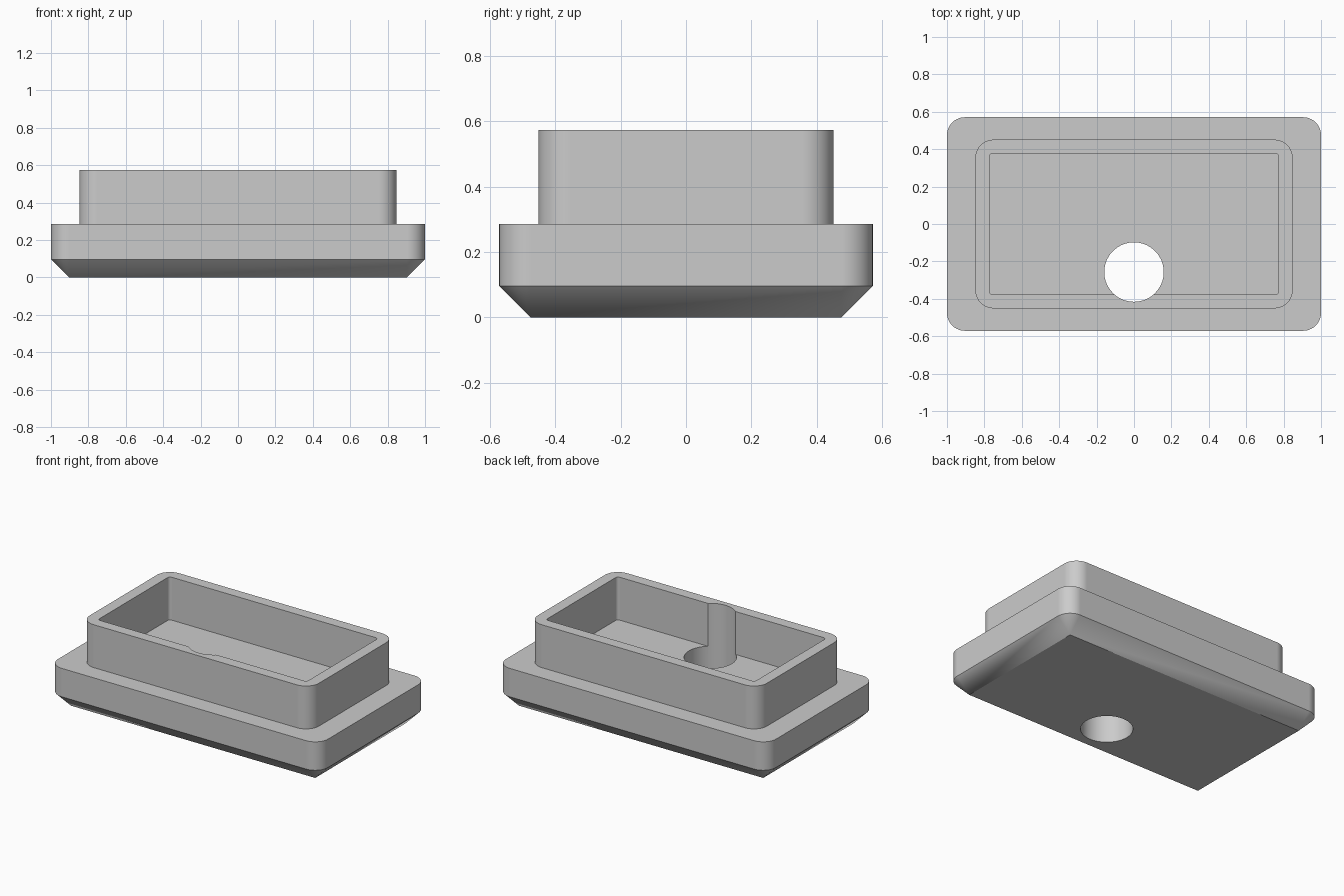
import bpy
import bmesh
from math import cos, sin, pi, radians

cube = bpy.data.objects.get("Cube")
if cube:
    bpy.data.objects.remove(cube, do_unlink=True)

grey = bpy.data.materials.new("plain grey")
grey.use_nodes = True
colour = (0.6, 0.6, 0.6, 1)
grey.diffuse_color = colour
grey.node_tree.nodes["Principled BSDF"].inputs["Base Color"].default_value = colour

STEPS = 10  # segments per rounded corner


def rounded_ring(bm, hx, hy, r, z):
    """Ring of vertices around a rounded rectangle."""
    ring = []
    for i, (sx, sy) in enumerate([(1, 1), (-1, 1), (-1, -1), (1, -1)]):
        for k in range(STEPS + 1):
            a = (i + k / STEPS) * pi / 2
            ring.append(bm.verts.new((sx * (hx - r) + r * cos(a),
                                      sy * (hy - r) + r * sin(a), z)))
    return ring


# Stepped shell: chamfered base, flange, upright wall and recessed floor
HX, HY, TOP, STEP, CH = 1.0, 0.571, 0.573, 0.286, 0.096
levels = [
    (HX - CH, HY - CH, 0.0, 0.0),
    (HX, HY, CH, CH),
    (HX, HY, CH, STEP),
    (0.848, 0.451, CH, STEP),
    (0.848, 0.451, CH, TOP),
    (0.773, 0.378, 0.02, TOP),
    (0.773, 0.378, 0.02, STEP),
]
bm = bmesh.new()
rings = [rounded_ring(bm, *level) for level in levels]
for low, high in zip(rings, rings[1:]):
    n = len(low)
    for i in range(n):
        j = (i + 1) % n
        bm.faces.new((low[i], low[j], high[j], high[i]))
bm.faces.new(rings[0][::-1])
bm.faces.new(rings[-1])
bmesh.ops.remove_doubles(bm, verts=bm.verts, dist=1e-5)
bmesh.ops.recalc_face_normals(bm, faces=bm.faces)
mesh = bpy.data.meshes.new("stepped_tray")
bm.to_mesh(mesh)
bm.free()
mesh.materials.append(grey)
tray = bpy.data.objects.new("stepped_tray", mesh)
bpy.context.collection.objects.link(tray)

# Round hole through the floor, nicking the front wall
bpy.ops.mesh.primitive_cylinder_add(vertices=64, radius=0.159, depth=2,
                                    location=(0, -0.257, 0.3))
cutter = bpy.context.object
cutter.name = "hole_cutter"
cutter.hide_render = True
cutter.data.materials.append(grey)

bpy.ops.object.select_all(action='DESELECT')
tray.select_set(True)
bpy.context.view_layer.objects.active = tray
cut = tray.modifiers.new("hole", 'BOOLEAN')
cut.operation = 'DIFFERENCE'
cut.solver = 'EXACT'
cut.object = cutter
bpy.ops.object.modifier_apply(modifier=cut.name)
bpy.data.objects.remove(cutter, do_unlink=True)

# Smooth rounded corners, crisp edges
bpy.ops.object.shade_smooth_by_angle(angle=radians(30))
weighted = tray.modifiers.new("even normals", 'WEIGHTED_NORMAL')
weighted.keep_sharp = True
